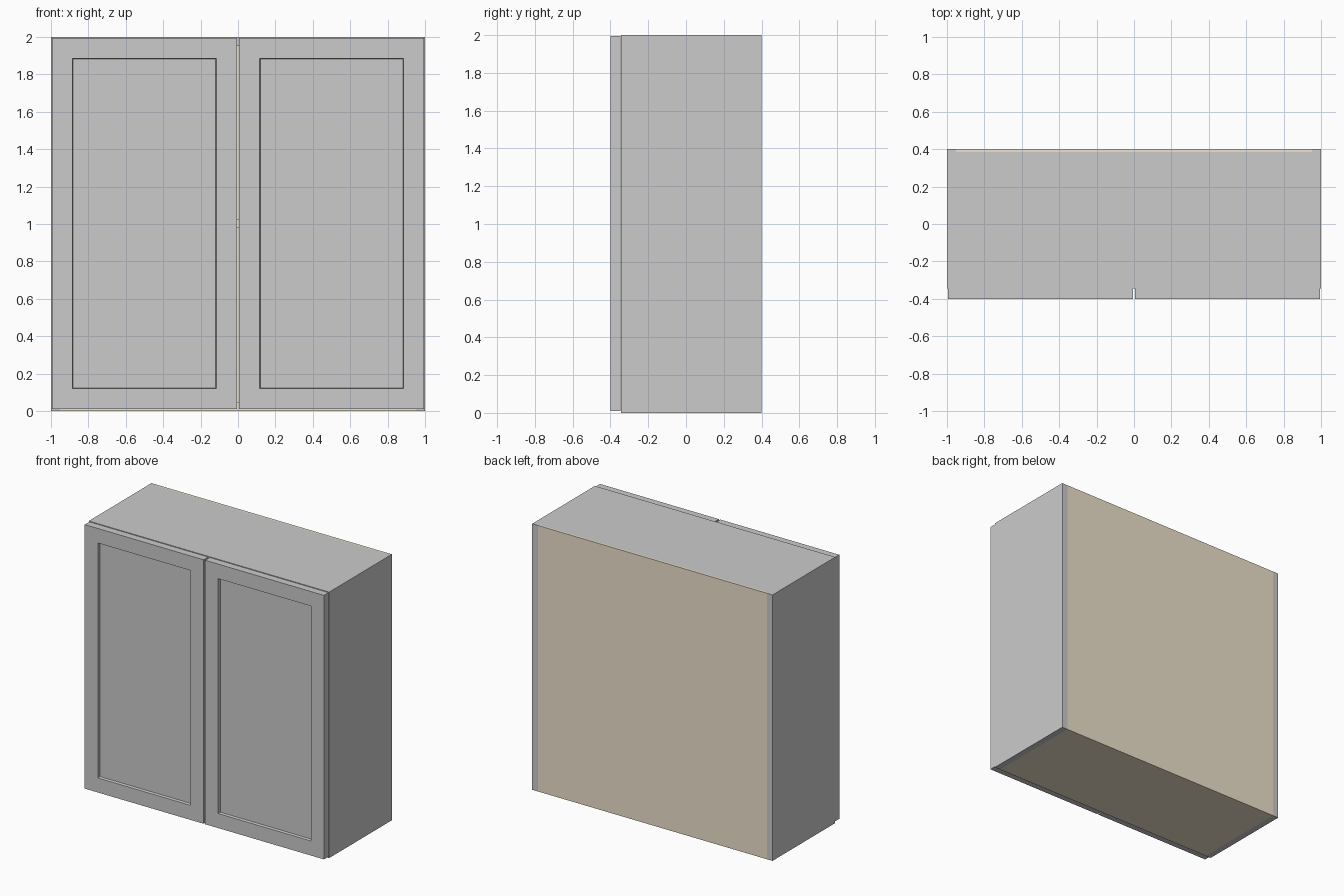
import bpy, bmesh

if "Cube" in bpy.data.objects:
    bpy.data.objects.remove(bpy.data.objects["Cube"])

T = 0.047          # board thickness
FRONT, BACK = -0.345, 0.40
BACKING = 0.015    # back panel thickness

wood = bpy.data.materials.new("light_wood")
wood.diffuse_color = (0.85, 0.76, 0.60, 1)
wood.use_nodes = True
wood.node_tree.nodes["Principled BSDF"].inputs["Base Color"].default_value = wood.diffuse_color


def make_object(name, bm, mat=None):
    mesh = bpy.data.meshes.new(name)
    bm.to_mesh(mesh)
    bm.free()
    ob = bpy.data.objects.new(name, mesh)
    bpy.context.collection.objects.link(ob)
    if mat:
        mesh.materials.append(mat)
    return ob


def box_mesh(lo, hi):
    bm = bmesh.new()
    bmesh.ops.create_cube(bm, size=1)
    for v in bm.verts:
        v.co = [(a + b) / 2 + c * (b - a) for a, b, c in zip(lo, hi, v.co)]
    return bm


def board(name, lo, hi, mat=None):
    return make_object(name, box_mesh(lo, hi), mat)


def door(name, x0, x1):
    bm = box_mesh((x0, -0.40, 0.01), (x1, FRONT - 0.001, 1.995))
    bm.normal_update()
    face = min(bm.faces, key=lambda f: f.calc_center_median().y)
    # flat frame, then a recessed centre panel with a slightly sloped edge
    bmesh.ops.inset_region(bm, faces=[face], thickness=0.155)
    bmesh.ops.inset_region(bm, faces=[face], thickness=0.005)
    for v in face.verts:
        v.co.y += 0.02
    return make_object(name, bm)


# carcass sides and doors, left and right
for side, s in (("left", -1), ("right", 1)):
    xs = sorted((s * (1 - T), s * 1.0))
    board(side + "_side", (xs[0], FRONT, 0), (xs[1], BACK, 2))
    xs = sorted((s * 0.006, s * 0.995))
    door(side + "_door", *xs)

# top, bottom and middle shelf between the sides
X = 1 - T
Y = BACK - BACKING
board("top_panel", (-X, FRONT, 2 - T), (X, Y, 2))
board("bottom_panel", (-X, FRONT, 0), (X, Y, T), wood)
board("middle_shelf", (-X, FRONT + 0.01, 0.98), (X, Y, 0.98 + T), wood)

# thin wooden back
board("back_panel", (-X, Y, 0), (X, BACK, 2), wood)
